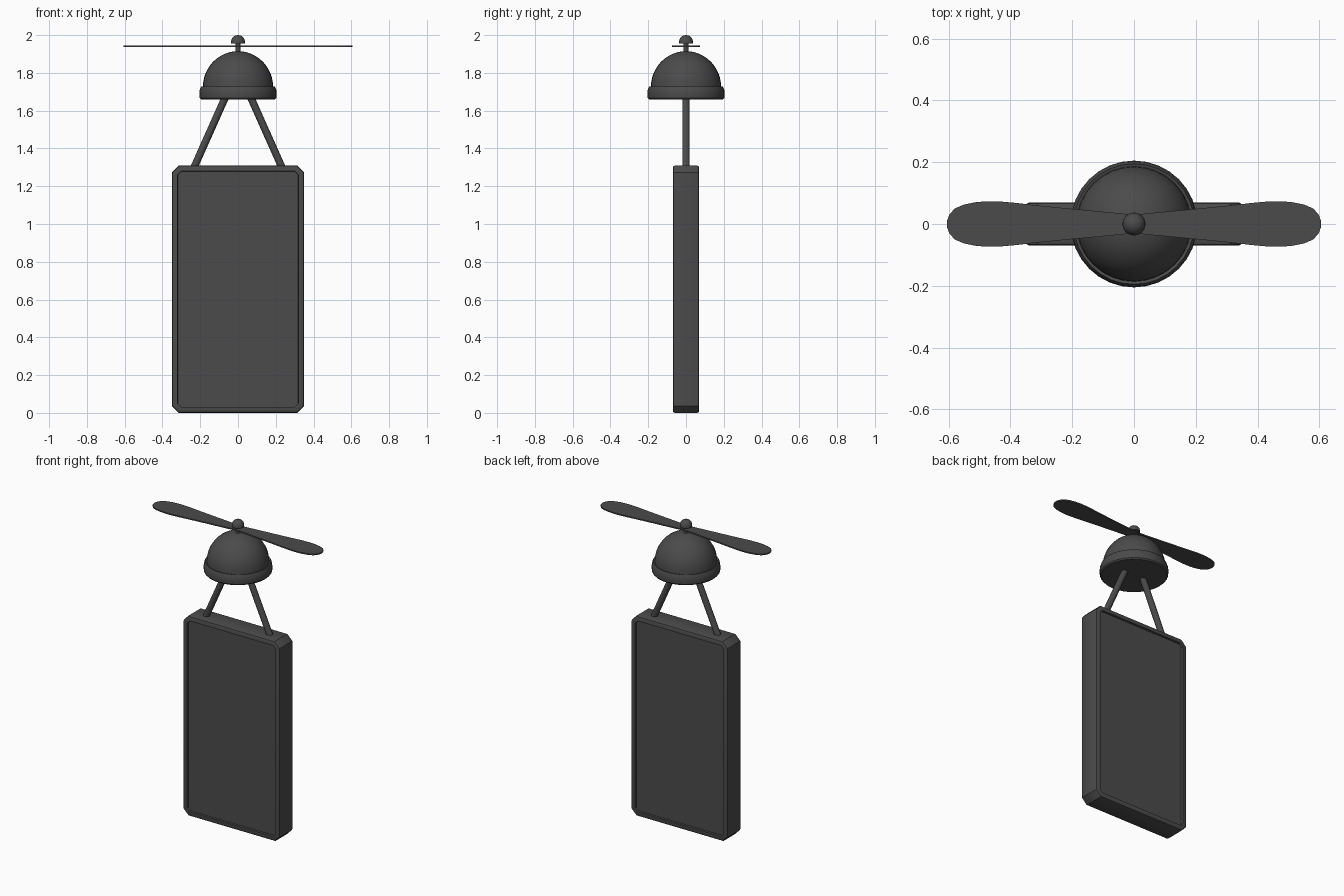
import bpy, bmesh, math
from mathutils import Vector

if "Cube" in bpy.data.objects:
    bpy.data.objects.remove(bpy.data.objects["Cube"])

dark = bpy.data.materials.new("dark_grey")
dark.diffuse_color = (0.07, 0.07, 0.07, 1)
dark.use_nodes = True
dark.node_tree.nodes["Principled BSDF"].inputs["Base Color"].default_value = dark.diffuse_color


def finish(name, bm, angle=35):
    bmesh.ops.recalc_face_normals(bm, faces=bm.faces)
    me = bpy.data.meshes.new(name)
    bm.to_mesh(me)
    bm.free()
    ob = bpy.data.objects.new(name, me)
    bpy.context.collection.objects.link(ob)
    me.materials.append(dark)
    bpy.ops.object.select_all(action='DESELECT')
    bpy.context.view_layer.objects.active = ob
    ob.select_set(True)
    bpy.ops.object.shade_smooth_by_angle(angle=math.radians(angle))
    return ob


def lathe(name, profile, n=32):
    # profile runs from axis to axis as (radius, z)
    bm = bmesh.new()
    vs = [bm.verts.new((r, 0, z)) for r, z in profile]
    es = [bm.edges.new(p) for p in zip(vs, vs[1:])]
    bmesh.ops.spin(bm, geom=vs + es, cent=(0, 0, 0), axis=(0, 0, 1),
                   angle=2 * math.pi, steps=n, use_duplicate=False)
    bmesh.ops.remove_doubles(bm, verts=bm.verts, dist=1e-5)
    return finish(name, bm)


def prism(points, extrude):
    bm = bmesh.new()
    f = bm.faces.new([bm.verts.new(p) for p in points])
    r = bmesh.ops.extrude_face_region(bm, geom=[f], use_keep_orig=True)
    bmesh.ops.translate(bm, vec=extrude,
                        verts=[v for v in r['geom'] if isinstance(v, bmesh.types.BMVert)])
    bmesh.ops.recalc_face_normals(bm, faces=bm.faces)
    return bm


def rod(name, a, b, r, n=16):
    a, b = Vector(a), Vector(b)
    bm = bmesh.new()
    bmesh.ops.create_cone(bm, cap_ends=True, segments=n, radius1=r, radius2=r,
                          depth=(b - a).length)
    bmesh.ops.rotate(bm, verts=bm.verts,
                     matrix=(b - a).to_track_quat('Z', 'Y').to_matrix())
    bmesh.ops.translate(bm, verts=bm.verts, vec=(a + b) / 2)
    return finish(name, bm)


# Slab with clipped corners, softened rims and a recessed screen on both sides
W, H, D, C = 0.35, 1.31, 0.07, 0.037
outline = [(-W + C, 0), (W - C, 0), (W, C), (W, H - C),
           (W - C, H), (-W + C, H), (-W, H - C), (-W, C)]
bm = prism([(x, -D, z) for x, z in outline], (0, 2 * D, 0))
rims = [e for e in bm.edges if abs(e.verts[0].co.y - e.verts[1].co.y) < 1e-4]
bmesh.ops.bevel(bm, geom=rims, offset=0.012, segments=2, profile=0.5, affect='EDGES')
screens = sorted(bm.faces, key=lambda f: f.calc_area() * (abs(f.normal.y) > 0.9))[-2:]
bmesh.ops.inset_region(bm, faces=screens, thickness=0.02)
bmesh.ops.inset_region(bm, faces=screens, thickness=0.001, depth=-0.014)
finish("screen_panel", bm, 30)

# Slanted hanger rods
for name, s in (("left_hanger", -1), ("right_hanger", 1)):
    rod(name, (s * 0.237, 0, 1.29), (s * 0.063, 0, 1.68), 0.0195)

# Domed motor housing with a rounded rim
dome = [(0.186 * math.cos(t), 1.725 + 0.19 * math.sin(t))
        for t in (math.radians(90 * i / 12) for i in range(12))]
lathe("motor_dome", [(0, 1.66), (0.196, 1.66), (0.203, 1.668), (0.205, 1.69),
                     (0.202, 1.712), (0.195, 1.728)] + dome + [(0, 1.915)])

# Propeller shaft and cap
rod("shaft", (0, 0, 1.9), (0, 0, 1.975), 0.013)
cap = [(0.037 * math.cos(t), 1.963 + 0.037 * math.sin(t))
       for t in (math.radians(15 * i) for i in range(6))]
lathe("propeller_cap", [(0, 1.956), (0.037, 1.956)] + cap + [(0, 2.0)], 24)

# Flat two-bladed propeller
half = [(0.0, 0.03), (0.04, 0.034), (0.2, 0.049), (0.32, 0.061), (0.38, 0.068),
        (0.43, 0.0725), (0.47, 0.0735), (0.51, 0.071), (0.55, 0.063),
        (0.58, 0.05), (0.597, 0.031), (0.605, 0.01)]
quarter = half[1:]
upper = [(-x, y) for x, y in reversed(quarter)] + [half[0]] + quarter
loop = upper + [(x, -y) for x, y in reversed(upper)]
finish("propeller", prism([(x, y, 1.938) for x, y in loop], (0, 0, 0.008)), 40)
